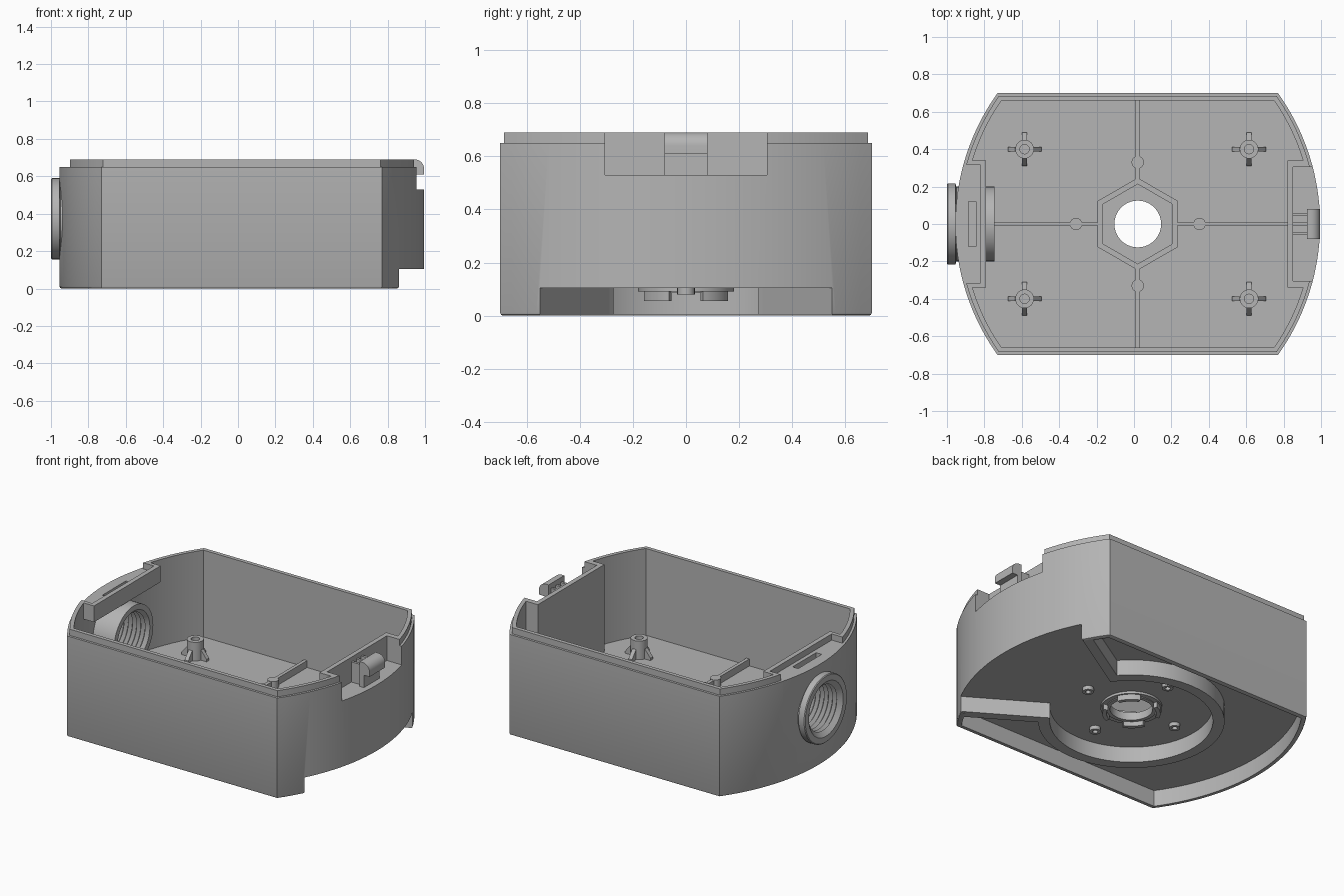
import bpy, bmesh
from math import sin, cos, pi, radians, asin
from mathutils import Matrix, Vector

if "Cube" in bpy.data.objects:
    bpy.data.objects.remove(bpy.data.objects["Cube"])

grey = bpy.data.materials.new("plain grey")
grey.use_nodes = True
GREY = (0.46, 0.46, 0.46, 1)
grey.diffuse_color = GREY
grey.node_tree.nodes["Principled BSDF"].inputs["Base Color"].default_value = GREY

CX = 0.02          # centre of the floor fittings
FLOOR, PLATE = 0.13, 0.105
BODY_TOP, LIP_TOP = 0.65, 0.69
UPRIGHT = Matrix.Rotation(pi / 2, 4, 'X')   # profile y becomes z


def finish(name, bm, matrix=None):
    bmesh.ops.recalc_face_normals(bm, faces=bm.faces)
    if matrix is not None:
        bm.transform(matrix)
    mesh = bpy.data.meshes.new(name)
    bm.to_mesh(mesh)
    bm.free()
    mesh.materials.append(grey)
    obj = bpy.data.objects.new(name, mesh)
    bpy.context.collection.objects.link(obj)
    return obj


def prism(name, points, lo, hi, matrix=None, soft_base=0):
    bm = bmesh.new()
    base = bm.faces.new([bm.verts.new((x, y, lo)) for x, y in points])
    grown = bmesh.ops.extrude_face_region(bm, geom=[base], use_keep_orig=True)["geom"]
    for v in grown:
        if isinstance(v, bmesh.types.BMVert):
            v.co.z = hi
    if soft_base:
        bmesh.ops.bevel(bm, geom=list(base.edges), offset=soft_base, segments=2,
                        profile=0.5, affect='EDGES')
    return finish(name, bm, matrix)


def box(name, x0, x1, y0, y1, z0, z1):
    return prism(name, [(x0, y0), (x1, y0), (x1, y1), (x0, y1)], z0, z1)


def circle(r, x=CX, y=0, n=40, turn=0):
    return [(x + r * cos(2 * pi * i / n + turn), y + r * sin(2 * pi * i / n + turn))
            for i in range(n)]


def sector(r0, r1, a0, a1, n):
    angles = [radians(a0 + (a1 - a0) * i / n) for i in range(n + 1)]
    return ([(CX + r1 * cos(a), r1 * sin(a)) for a in angles]
            + [(CX + r0 * cos(a), r0 * sin(a)) for a in reversed(angles)])


def outline(d, n=28):
    """Flat-sided plan with bowed ends, moved inwards by d."""
    r, half = 1.2 - d, 0.7 - d
    a = asin(half / r)
    steps = [-a + 2 * a * i / n for i in range(n + 1)]
    return ([(-0.205 + r * cos(t), r * sin(t)) for t in steps]
            + [(0.245 - r * cos(t), -r * sin(t)) for t in steps])


def combine(obj, others, op='DIFFERENCE'):
    for other in others:
        mod = obj.modifiers.new("cut", 'BOOLEAN')
        mod.operation, mod.solver, mod.object = op, 'EXACT', other
        deps = bpy.context.evaluated_depsgraph_get()
        mesh = bpy.data.meshes.new_from_object(obj.evaluated_get(deps))
        obj.modifiers.clear()
        obj.data = mesh
        bpy.data.objects.remove(other)
    return obj


def lathe(name, profile, matrix, n=48):
    """Closed profile of (radius, height) pairs turned round z."""
    bm = bmesh.new()
    rings = [[bm.verts.new((r * cos(2 * pi * i / n), r * sin(2 * pi * i / n), h))
              for r, h in profile] for i in range(n)]
    for i in range(n):
        a, b = rings[i], rings[(i + 1) % n]
        for j in range(len(profile)):
            k = (j + 1) % len(profile)
            bm.faces.new((a[j], b[j], b[k], a[k]))
    return finish(name, bm, matrix)


# Shell: tray with a raised inner lip, hollow above and below the floor
shell = prism("shell", outline(0), 0, BODY_TOP, soft_base=0.012)
combine(shell, [prism("lip", outline(0.015), 0.5, LIP_TOP)], 'UNION')
combine(shell, [prism("cavity", outline(0.04), FLOOR, 1),
                prism("underside", outline(0.03), -1, PLATE),
                box("base_notch", 0.8, 1.2, -0.55, 0.55, -1, PLATE)])

# Latch pocket at one end, ledge over the cable entry at the other
pocket = combine(prism("pocket", outline(0.015), 0.12, LIP_TOP),
                 [box("pocket_area", 0.82, 1.2, -0.34, 0.34, 0, 1)], 'INTERSECT')
ledge = combine(prism("ledge", outline(0.015), 0.585, LIP_TOP),
                [box("ledge_area", -1.2, -0.79, -0.34, 0.34, 0, 1)], 'INTERSECT')
combine(shell, [pocket, ledge], 'UNION')
combine(shell, [box("pocket_cut", 0.85, 1.2, -0.305, 0.305, 0.53, 1),
                box("ledge_cut", -1.2, -0.82, -0.315, 0.315, BODY_TOP, 1),
                box("slot_cut", -0.885, -0.845, -0.12, 0.12, 0.6, 1),
                prism("centre_hole", circle(0.125), -1, 1)])

# Threaded cable entry
AXIS = Matrix.Translation((-1, 0, 0.373)) @ Matrix.Rotation(pi / 2, 4, 'Y')
combine(shell, [prism("entry_cut", circle(0.19, 0), -0.1, 0.3, AXIS)])
thread = [(0.165 if i % 2 else 0.145, 0.235 - 0.21 * i / 14) for i in range(15)]
lathe("cable_entry", [(0.175, 0), (0.212, 0), (0.217, 0.005), (0.217, 0.045), (0.2, 0.05),
                      (0.2, 0.255), (0.165, 0.255)] + thread, AXIS)

# Latch hook with its stiffening ribs
curve = [(0.945 + 0.05 * cos(a), 0.64 + 0.05 * sin(a))
         for a in (pi / 2 * i / 8 for i in range(9))]
prism("latch_hook", [(0.925, 0.53), (0.955, 0.53), (0.955, 0.61), (0.995, 0.61)]
      + curve + [(0.925, 0.69)], -0.08, 0.08, UPRIGHT)
for y in (-0.05, 0, 0.05):
    box("latch_rib", 0.845, 0.93, y - 0.008, y + 0.008, 0.53, 0.66)

# Hexagonal boss and floor ribs
hexagon = prism("hex_boss", circle(0.247, n=6, turn=pi / 6), 0.12, 0.18)
combine(hexagon, [prism("hex_cut", circle(0.213, n=6, turn=pi / 6), 0, 1)])
RIB_TOP = 0.175
box("floor_rib_left", -0.93, CX - 0.2, -0.009, 0.009, 0.12, RIB_TOP)
box("floor_rib_right", CX + 0.2, 0.83, -0.009, 0.009, 0.12, RIB_TOP)
for s in (-1, 1):
    y0, y1 = sorted((s * 0.23, s * 0.67))
    box("floor_rib_side", CX - 0.011, CX + 0.011, y0, y1, 0.12, RIB_TOP)

# Screw pillars on the ribs, showing below as small bored studs
for i in range(4):
    x, y = CX + 0.33 * cos(i * pi / 2), 0.33 * sin(i * pi / 2)
    stud = prism("rib_stud", circle(0.033, x, y, 20), 0.08, RIB_TOP + 0.002)
    combine(stud, [prism("stud_bore", circle(0.016, x, y, 16), 0, 0.14)])

# Four mounting posts with buttresses
for sx in (-1, 1):
    for sy in (-1, 1):
        x, y = CX - 0.005 + sx * 0.6, sy * 0.4
        post = prism("mounting_post", circle(0.05, x, y, 28), 0.12, 0.25)
        combine(post, [prism("post_bore", circle(0.025, x, y, 20), 0.15, 1)])
        for i in range(4):
            place = (Matrix.Translation((x, y, 0)) @ Matrix.Rotation(i * pi / 2, 4, 'Z')
                     @ UPRIGHT)
            prism("post_buttress", [(0.035, 0.12), (0.09, 0.12), (0.09, 0.145), (0.05, 0.195),
                                    (0.035, 0.195)], -0.013, 0.013, place)

# Underside: open ring wall and the two splayed walls leading to the notch
prism("ring_wall", sector(0.477, 0.545, 35, 325, 56), 0.004, 0.11)
for s in (-1, 1):
    a, b = Vector((0.41, 0.275)), Vector((0.858, 0.55))
    side = (b - a).normalized()
    side = Vector((-side.y, side.x)) * 0.06
    prism("splayed_wall", [(p.x, p.y * s) for p in (a, b, b + side, a + side)], 0.004, 0.11)

# Underside: segmented socket round the centre hole
combine(prism("socket_flange", circle(0.18), 0.09, 0.11),
        [prism("flange_bore", circle(0.145), 0, 1)])
for i in range(4):
    prism("socket_tab", sector(0.145, 0.17, 22 + 90 * i, 68 + 90 * i, 8), 0.055, 0.1)
combine(prism("socket_seat", circle(0.15), 0.085, 0.135),
        [prism("seat_bore", circle(0.125), 0, 1)])

# Smooth the rounded faces and keep the edges crisp
bpy.ops.object.select_all(action='DESELECT')
for obj in bpy.context.collection.objects:
    if obj.type == 'MESH' and obj.data.materials and obj.data.materials[0] == grey:
        obj.select_set(True)
        bpy.context.view_layer.objects.active = obj
bpy.ops.object.shade_smooth_by_angle(angle=radians(30))
